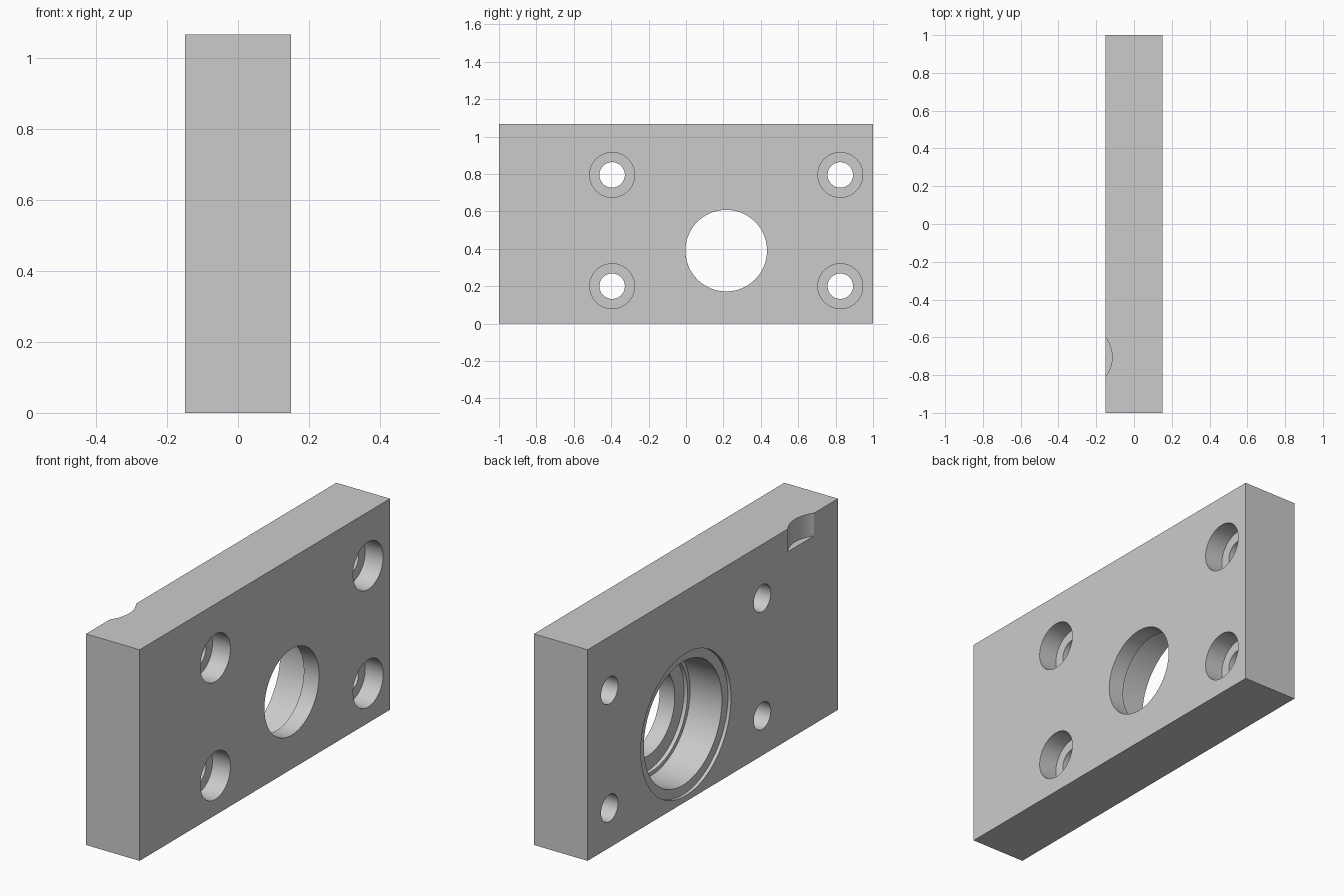
import bpy, bmesh
from math import pi, radians
from mathutils import Matrix

cube = bpy.data.objects.get("Cube")
if cube:
    bpy.data.objects.remove(cube, do_unlink=True)

THICK, LENGTH, HEIGHT = 0.3, 2.0, 1.067
HALF = THICK / 2

metal = bpy.data.materials.new("machined_grey")
metal.use_nodes = True
GREY = (0.6, 0.6, 0.6, 1)
metal.diffuse_color = GREY
metal.node_tree.nodes["Principled BSDF"].inputs["Base Color"].default_value = GREY


def make_object(name, bm):
    bmesh.ops.recalc_face_normals(bm, faces=bm.faces)
    mesh = bpy.data.meshes.new(name)
    bm.to_mesh(mesh)
    bm.free()
    mesh.materials.append(metal)
    obj = bpy.data.objects.new(name, mesh)
    bpy.context.collection.objects.link(obj)
    return obj


def stepped_bore(name, profile, y, z, segments=96):
    """Closed solid of revolution about x from (x, radius) points."""
    bm = bmesh.new()
    verts = [bm.verts.new((x, 0, r)) for x, r in profile]
    edges = [bm.edges.new(pair) for pair in zip(verts, verts[1:])]
    bmesh.ops.spin(bm, geom=verts + edges, cent=(0, 0, 0), axis=(1, 0, 0),
                   angle=2 * pi, steps=segments, use_merge=True)
    bmesh.ops.remove_doubles(bm, verts=bm.verts, dist=1e-5)
    bmesh.ops.translate(bm, verts=bm.verts, vec=(0, y, z))
    return make_object(name, bm)


# Plate body
bm = bmesh.new()
bmesh.ops.create_cube(bm, size=1, matrix=Matrix.Translation((0, 0, HEIGHT / 2))
                      @ Matrix.Diagonal((THICK, LENGTH, HEIGHT, 1)))
plate = make_object("bearing_plate", bm)
cutters = []

# Bearing seat: shallow rim recess, main bore, shoulder relief, through hole
seat = [(-0.2, 0), (-0.2, 0.36), (-0.133, 0.36), (-0.133, 0.312),
        (0.045, 0.312), (0.045, 0.292), (0.065, 0.292), (0.065, 0.218),
        (0.2, 0.218), (0.2, 0)]
cutters.append(stepped_bore("bearing_seat_cutter", seat, 0.215, 0.39, 128))

# Four counterbored bolt holes
bolt = [(-0.2, 0), (-0.2, 0.068), (0.05, 0.068), (0.05, 0.12), (0.2, 0.12), (0.2, 0)]
for y in (-0.395, 0.825):
    for z in (0.2, 0.795):
        cutters.append(stepped_bore("bolt_hole_cutter", bolt, y, z, 64))

# Curved notch in the top edge
bm = bmesh.new()
bmesh.ops.create_cone(bm, cap_ends=True, segments=128, radius1=0.175, radius2=0.175,
                      depth=0.3, matrix=Matrix.Translation((0.034 - HALF - 0.175, -0.705, HEIGHT + 0.035)))
cutters.append(make_object("edge_notch_cutter", bm))

# Cut everything out of the plate
bpy.ops.object.select_all(action='DESELECT')
plate.select_set(True)
bpy.context.view_layer.objects.active = plate
for cutter in cutters:
    cutter.hide_render = True
    mod = plate.modifiers.new(cutter.name, 'BOOLEAN')
    mod.operation = 'DIFFERENCE'
    mod.solver = 'EXACT'
    mod.object = cutter
    bpy.ops.object.modifier_apply(modifier=mod.name)
for cutter in cutters:
    bpy.data.objects.remove(cutter, do_unlink=True)

bpy.ops.object.shade_smooth_by_angle(angle=radians(30))
